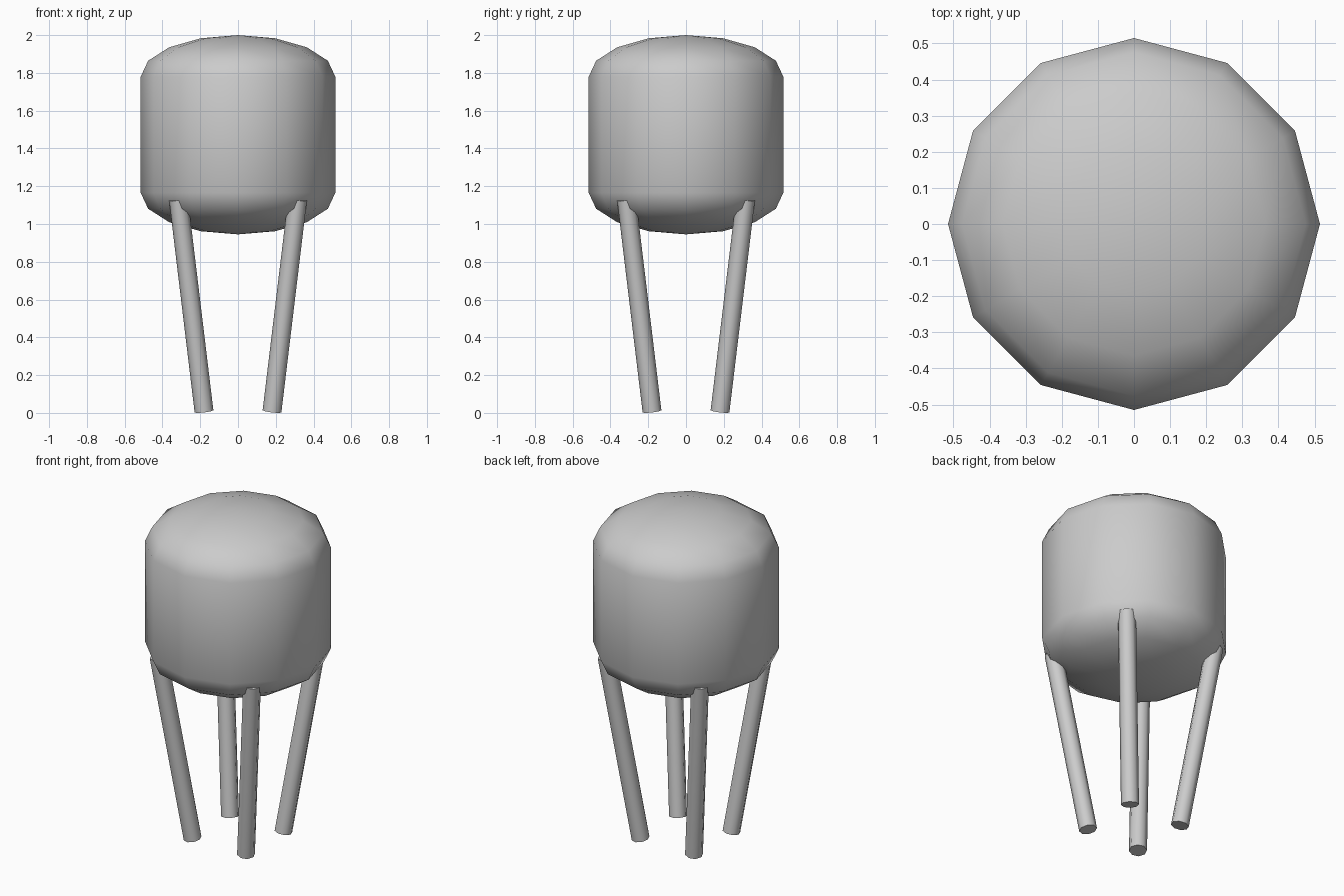
import bpy
import bmesh
from math import sin, cos, pi, radians
from mathutils import Vector, Matrix

cube = bpy.data.objects.get("Cube")
if cube:
    bpy.data.objects.remove(cube, do_unlink=True)

# One plain grey for every part
grey = bpy.data.materials.new("plain_grey")
grey.use_nodes = True
color = (0.6, 0.6, 0.6, 1)
grey.diffuse_color = color
grey.node_tree.nodes["Principled BSDF"].inputs["Base Color"].default_value = color


def add_object(name, bm):
    bmesh.ops.recalc_face_normals(bm, faces=bm.faces)
    mesh = bpy.data.meshes.new(name)
    bm.to_mesh(mesh)
    bm.free()
    mesh.materials.append(grey)
    obj = bpy.data.objects.new(name, mesh)
    bpy.context.collection.objects.link(obj)
    return obj


# Body: twelve-sided drum with a shallow dome on both ends
RADIUS, DOME = 0.515, 0.22
TOP, BOTTOM = 1.78, 1.165
STEPS = 4
angles = [i * pi / 2 / STEPS for i in range(STEPS + 1)]
upper = [(RADIUS * sin(a), TOP + DOME * cos(a)) for a in angles]
lower = [(RADIUS * sin(a), BOTTOM - DOME * cos(a)) for a in reversed(angles)]

bm = bmesh.new()
verts = [bm.verts.new((r, 0, z)) for r, z in upper + lower]
edges = [bm.edges.new(pair) for pair in zip(verts, verts[1:])]
bmesh.ops.spin(bm, geom=verts + edges, cent=(0, 0, 0), axis=(0, 0, 1),
               angle=2 * pi, steps=12, use_duplicate=False)
bmesh.ops.remove_doubles(bm, verts=bm.verts, dist=0.001)
body = add_object("body", bm)
for poly in body.data.polygons:
    poly.use_smooth = True


# Legs: four slim rods that lean outward up to the drum
def add_leg(name, sx, sy):
    foot = Vector((0.18 * sx, 0.18 * sy, 0.008))
    head = Vector((0.315 * sx, 0.315 * sy, 1.13))
    axis = head - foot
    turn = axis.to_track_quat('Z', 'Y').to_matrix().to_4x4()
    bm = bmesh.new()
    bmesh.ops.create_cone(bm, cap_ends=True, segments=8, radius1=0.05,
                          radius2=0.05, depth=axis.length,
                          matrix=Matrix.Translation((foot + head) / 2) @ turn)
    return add_object(name, bm)


legs = [add_leg(f"{end}_{side}_leg", sx, sy)
        for end, sy in (("front", -1), ("back", 1))
        for side, sx in (("right", -1), ("left", 1))]

bpy.ops.object.select_all(action='DESELECT')
for leg in legs:
    leg.select_set(True)
bpy.context.view_layer.objects.active = legs[0]
bpy.ops.object.shade_smooth_by_angle(angle=radians(50))
